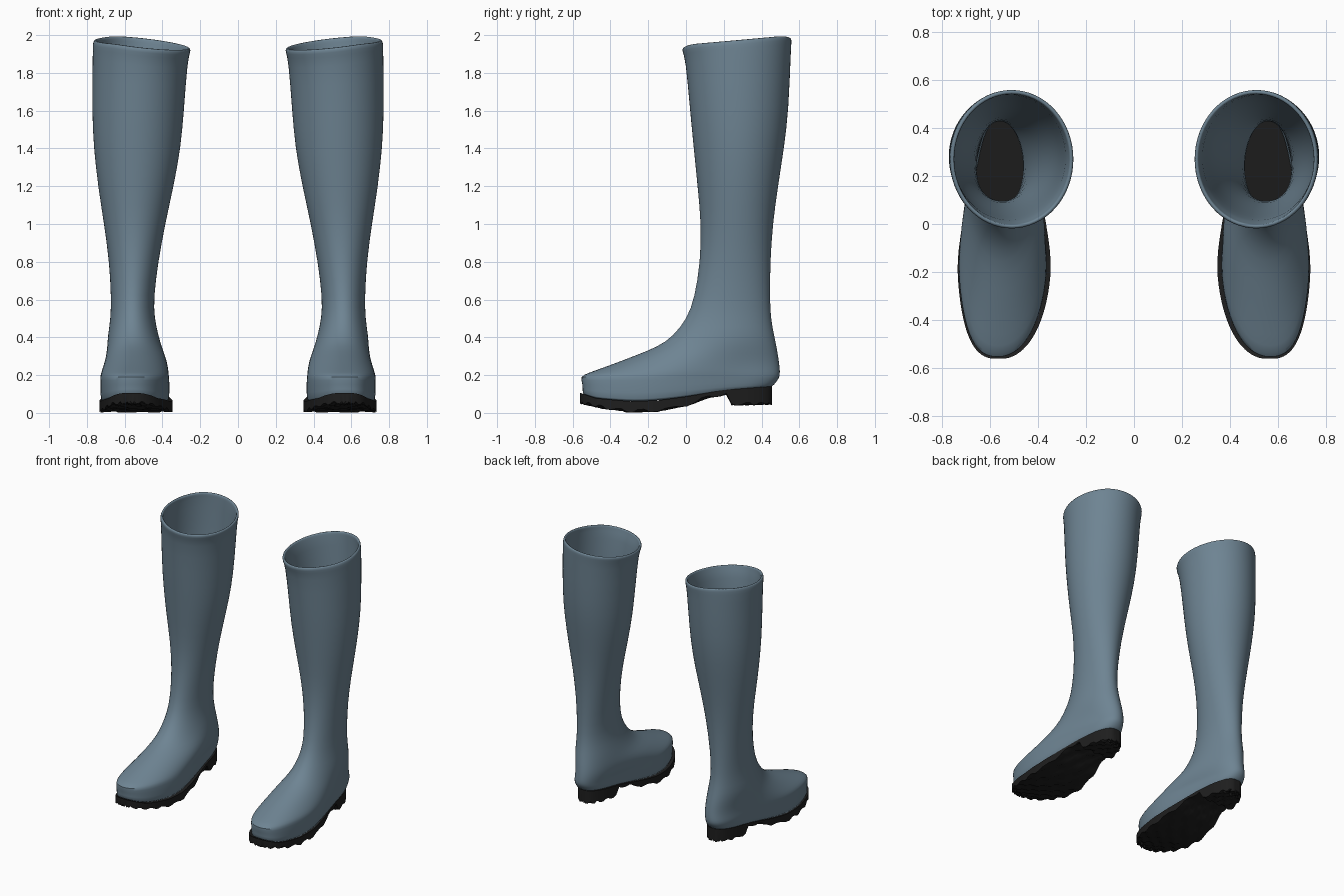
import bpy, bmesh, math, random

cube = bpy.data.objects.get("Cube")
if cube:
    bpy.data.objects.remove(cube, do_unlink=True)


def make_material(name, rgb, rough):
    m = bpy.data.materials.new(name)
    m.use_nodes = True
    m.diffuse_color = (*rgb, 1)
    b = m.node_tree.nodes["Principled BSDF"]
    b.inputs["Base Color"].default_value = (*rgb, 1)
    b.inputs["Roughness"].default_value = rough
    return m


BLUE = make_material("blue grey rubber", (0.155, 0.23, 0.29), 0.6)
BLACK = make_material("black rubber", (0.013, 0.013, 0.013), 0.8)

SIDES = 32
STATIONS = 44
COLUMNS = 12


def curve(points, y):
    """Piecewise linear height along the foot."""
    if y <= points[0][0]:
        return points[0][1]
    for (a, za), (b, zb) in zip(points, points[1:]):
        if y <= b:
            return za + (zb - za) * (y - a) / (b - a)
    return points[-1][1]


# Welt line between upper and sole, and underside of sole with heel block
WELT = [(-0.56, 0.1), (-0.48, 0.072), (-0.3, 0.055), (-0.15, 0.06),
        (0.0, 0.08), (0.2, 0.115), (0.46, 0.135)]
UNDER = [(-0.56, 0.055), (-0.44, 0.028), (-0.3, 0.008), (-0.15, 0.012),
         (0.0, 0.04), (0.12, 0.085), (0.215, 0.1), (0.235, 0.045), (0.46, 0.05)]


def power(v, p):
    return math.copysign(abs(v) ** p, v)


def outline(angle, yf, yb, xi, xo, p, narrow):
    """Point on a rounded outline; narrow tapers the heel, angle 0 is the back."""
    u = power(math.cos(angle), p)
    t = min(max(u + 0.35, 0), 1)
    width = (xo - xi) / 2 * (1 - narrow * t * t * (3 - 2 * t))
    toe = 0.09 * narrow * max(-u, 0) ** 3
    x = (xi + xo) / 2 + width * power(math.sin(angle), p) + toe
    return x, (yf + yb) / 2 + (yb - yf) / 2 * u


def finish(bm, name, material, side, angle):
    if side < 0:
        for v in bm.verts:
            v.co.x = -v.co.x
        bmesh.ops.reverse_faces(bm, faces=bm.faces[:])
    me = bpy.data.meshes.new(name)
    bm.to_mesh(me)
    bm.free()
    me.materials.append(material)
    ob = bpy.data.objects.new(name, me)
    bpy.context.collection.objects.link(ob)
    bpy.ops.object.select_all(action='DESELECT')
    ob.select_set(True)
    bpy.context.view_layer.objects.active = ob
    bpy.ops.object.shade_smooth_by_angle(angle=math.radians(angle))
    return ob


# Rings from collar to welt: front y, front z, back y, back z,
# inner x, outer x, roundness, heel taper
RINGS = [
    (-0.02, 1.935, 0.56, 1.985, 0.25, 0.765, 1.0, 0),
    (-0.022, 1.91, 0.56, 1.96, 0.25, 0.77, 1.0, 0),
    (-0.004, 1.88, 0.557, 1.93, 0.265, 0.77, 1.0, 0),
    (0.02, 1.6, 0.545, 1.6, 0.285, 0.775, 1.0, 0),
    (0.04, 1.4, 0.52, 1.4, 0.302, 0.765, 1.0, 0),
    (0.06, 1.2, 0.488, 1.2, 0.34, 0.742, 1.0, 0),
    (0.08, 1.0, 0.46, 1.0, 0.385, 0.71, 1.0, 0),
    (0.075, 0.8, 0.447, 0.8, 0.422, 0.682, 1.0, 0),
    (0.045, 0.61, 0.445, 0.61, 0.446, 0.672, 1.0, 0),
    (0.005, 0.5, 0.45, 0.5, 0.442, 0.675, 1.0, 0),
    (-0.07, 0.405, 0.468, 0.41, 0.42, 0.69, 1.0, 0),
    (-0.15, 0.35, 0.483, 0.34, 0.4, 0.695, 1.0, 0.05),
    (-0.28, 0.3, 0.493, 0.28, 0.376, 0.705, 0.97, 0.13),
    (-0.41, 0.25, 0.499, 0.235, 0.364, 0.72, 0.92, 0.2),
    (-0.52, 0.212, 0.5, 0.205, 0.36, 0.732, 0.87, 0.24),
    (-0.566, 0.192, 0.495, 0.185, 0.358, 0.735, 0.84, 0.26),
    (-0.548, 0.155, 0.48, 0.162, 0.355, 0.735, 0.82, 0.27),
    (-0.552, None, 0.455, None, 0.355, 0.735, 0.82, 0.28),
]


def build_upper(name, side):
    bm = bmesh.new()
    loops = []
    for n, (yf, zf, yb, zb, xi, xo, p, narrow) in enumerate(RINGS):
        loop = []
        for k in range(SIDES):
            a = math.tau * k / SIDES
            x, y = outline(a, yf, yb, xi, xo, p, narrow)
            if zf is None:
                z = curve(WELT, y)
            else:
                z = zf + (zb - zf) * (y - yf) / (yb - yf)
                # Collar dips at the front and on the inner side
                if n < 3:
                    z += min(0.028 * math.sin(a), 0.016)
            loop.append(bm.verts.new((x, y, z)))
        loops.append(loop)
    for up, low in zip(loops, loops[1:]):
        for k in range(SIDES):
            j = (k + 1) % SIDES
            bm.faces.new((up[j], low[j], low[k], up[k]))
    ob = finish(bm, name, BLUE, side, 70)
    wall = ob.modifiers.new("wall", 'SOLIDIFY')
    wall.thickness = 0.018
    wall.offset = -1
    sub = ob.modifiers.new("smooth", 'SUBSURF')
    sub.levels = sub.render_levels = 1


def build_sole(name, side):
    random.seed(4)
    bm = bmesh.new()
    top, bottom = [], []
    shape = (-0.562, 0.458, 0.342, 0.738, 0.82, 0.28)
    for i in range(STATIONS + 1):
        a = 0.1 + (math.pi - 0.2) * i / STATIONS
        x1, y = outline(a, *shape)
        x0, _ = outline(-a, *shape)
        upper_row, lower_row = [], []
        for j in range(COLUMNS + 1):
            x = x0 + (x1 - x0) * j / COLUMNS
            # Rough tread made of alternating lugs
            lug = 0.012 * ((i // 2 + j // 2) % 2) + random.uniform(0, 0.006)
            upper_row.append(bm.verts.new((x, y, curve(WELT, y) + 0.006)))
            lower_row.append(bm.verts.new((x, y, curve(UNDER, y) - 0.008 + lug)))
        top.append(upper_row)
        bottom.append(lower_row)
    for i in range(STATIONS):
        for j in range(COLUMNS):
            for g in (top, bottom):
                bm.faces.new((g[i][j], g[i + 1][j], g[i + 1][j + 1], g[i][j + 1]))
        for j in (0, COLUMNS):
            bm.faces.new((top[i][j], top[i + 1][j], bottom[i + 1][j], bottom[i][j]))
    for i in (0, STATIONS):
        for j in range(COLUMNS):
            bm.faces.new((top[i][j], top[i][j + 1], bottom[i][j + 1], bottom[i][j]))
    bmesh.ops.recalc_face_normals(bm, faces=bm.faces[:])
    finish(bm, name, BLACK, side, 40)


for label, side in (("left", 1), ("right", -1)):
    build_upper(label + "_boot_upper", side)
    build_sole(label + "_boot_sole", side)
